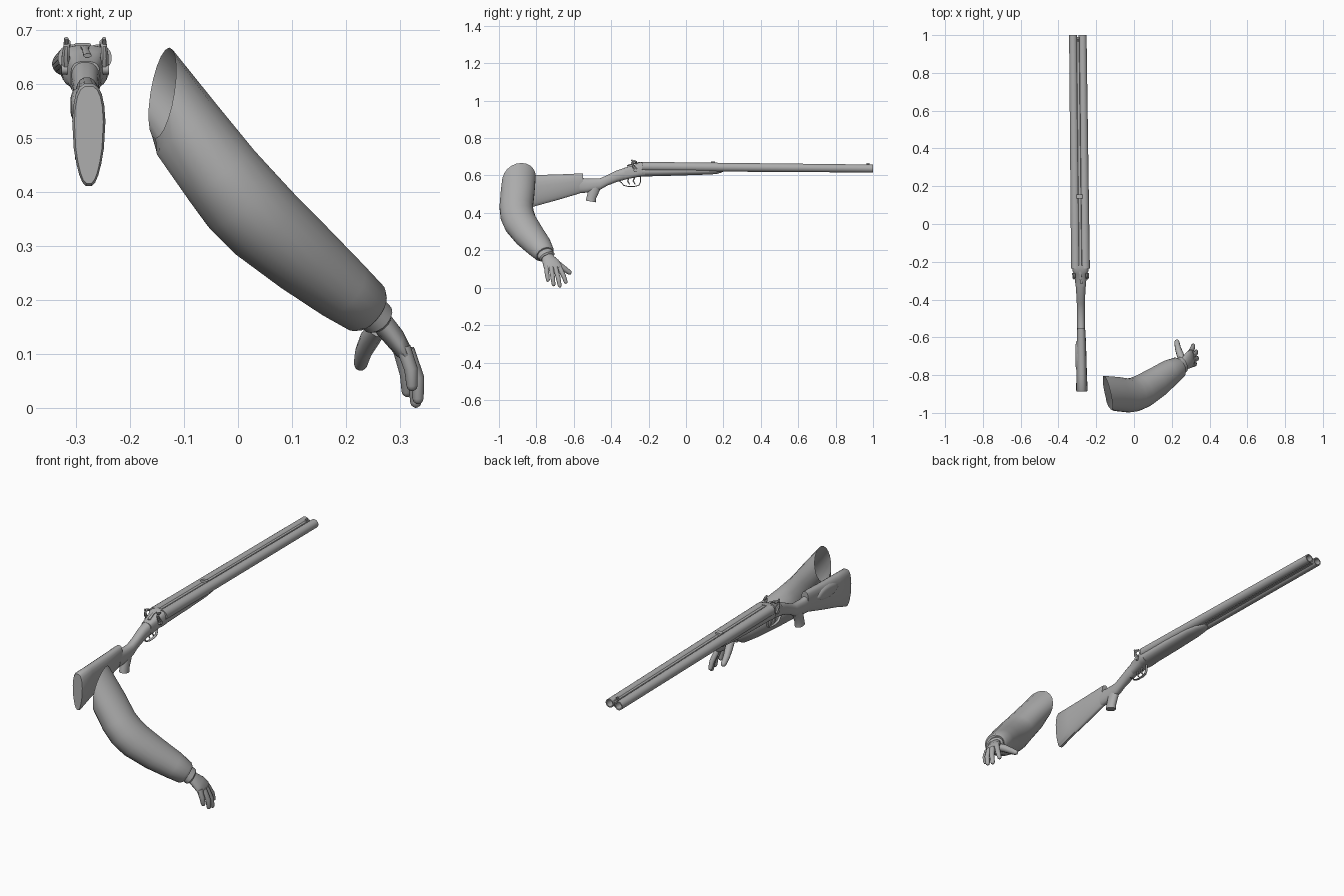
import bpy, bmesh, math
from mathutils import Vector as V

grey = bpy.data.materials.new("plain grey")
grey.diffuse_color = (0.42, 0.42, 0.42, 1)


def skin(name, rings, cap0=True, cap1=True, gun=False, closed=False):
    """Join rings of points into one surface; gun parts get the slight yaw of the gun."""
    bm = bmesh.new()
    rows = []
    for ring in rings:
        row = []
        for p in ring:
            p = V(p)
            if gun:
                p.x += -0.286 - 0.0114 * p.y
            row.append(bm.verts.new(p))
        rows.append(row)
    n = len(rows[0])
    pairs = list(zip(rows, rows[1:])) + ([(rows[-1], rows[0])] if closed else [])
    for a, b in pairs:
        for i in range(n):
            j = (i + 1) % n
            bm.faces.new((a[i], a[j], b[j], b[i]))
    if cap0 and not closed:
        bm.faces.new(rows[0][::-1])
    if cap1 and not closed:
        bm.faces.new(rows[-1])
    bmesh.ops.recalc_face_normals(bm, faces=bm.faces)
    me = bpy.data.meshes.new(name)
    bm.to_mesh(me)
    bm.free()
    me.shade_smooth()
    me.set_sharp_from_angle(angle=math.radians(40))
    me.materials.append(grey)
    ob = bpy.data.objects.new(name, me)
    bpy.context.collection.objects.link(ob)
    return ob


def oval(c, u, v, n=16, e=2.0):
    """Superellipse ring around c with half axes u and v."""
    c, u, v = V(c), V(u), V(v)
    pts = []
    for i in range(n):
        a = 2 * math.pi * (i + 0.5) / n
        k, s = math.cos(a), math.sin(a)
        pts.append(c + u * math.copysign(abs(k) ** (2 / e), k)
                   + v * math.copysign(abs(s) ** (2 / e), s))
    return pts


def path_rings(pts, radii, ref, n):
    pts = [V(p) for p in pts]
    rings = []
    for i, p in enumerate(pts):
        t = (pts[min(i + 1, len(pts) - 1)] - pts[max(i - 1, 0)]).normalized()
        u = (V(ref) - t * t.dot(V(ref))).normalized()
        w = t.cross(u)
        r = radii[i] if isinstance(radii[i], tuple) else (radii[i], radii[i])
        rings.append(oval(p, u * r[0], w * r[1], n))
    return rings


def tube(name, pts, radii, ref=(0, 1, 0), n=12, tip=False, gun=False, cap0=True):
    pts, radii = [V(p) for p in pts], list(radii)
    if tip:  # rounded end
        t, r = (pts[-1] - pts[-2]).normalized(), radii[-1]
        pts += [pts[-1] + t * r * 0.6, pts[-1] + t * r * 0.95]
        radii += [r * 0.8, r * 0.35]
    return skin(name, path_rings(pts, radii, ref, n), cap0=cap0, gun=gun)


def body(name, stations, n=20, e=2.4, taper=0.0):
    """Loft along y from (y, bottom z, top z, half width)."""
    rings = []
    for y, zb, zt, w in stations:
        h = (zt - zb) / 2
        ring = oval((0, y, (zb + zt) / 2), (w, 0, 0), (0, 0, h), n, e)
        for p in ring:
            p.x *= 1 - taper * max(0, ((zb + zt) / 2 - p.z) / h)
        rings.append(ring)
    return skin(name, rings, gun=True)


# --- Gun: paired barrels with open bores, ribs and sights
for side, s in (("left", -1), ("right", 1)):
    st = [(-0.235, 0.648, 0.025), (1.0, 0.637, 0.0215), (1.0, 0.637, 0.016), (0.85, 0.638, 0.016)]
    skin(side + "_barrel", [oval((s * 0.025, y, z), (r, 0, 0), (0, 0, r), 20) for y, z, r in st], gun=True)
    # hammers, lock pins and triggers
    tube(side + "_hammer", [(s * 0.034, -0.268, 0.63), (s * 0.036, -0.282, 0.65), (s * 0.035, -0.288, 0.668),
                            (s * 0.033, -0.278, 0.676), (s * 0.031, -0.262, 0.672)],
         [0.010, 0.008, 0.006, 0.007, 0.005], (1, 0, 0), 8, gun=True)
    tube(side + "_hammer_spur", [(s * 0.035, -0.282, 0.67), (s * 0.035, -0.292, 0.684)],
         [0.005, 0.004], (1, 0, 0), 8, gun=True)
    tube(side + "_lock_pin", [(s * 0.028, -0.27, 0.627), (s * 0.044, -0.27, 0.627)], [0.01, 0.01], gun=True)
for k, y in enumerate((-0.275, -0.305)):
    tube("trigger_%d" % (k + 1), [(0, y, 0.59), (0, y - 0.007, 0.57), (0, y + 0.004, 0.552)],
         [0.004, 0.004, 0.003], (1, 0, 0), 8, gun=True)
body("top_rib", [(-0.235, 0.645, 0.668, 0.009), (0.99, 0.635, 0.654, 0.008)], 8, 6)
body("lower_rib", [(-0.2, 0.628, 0.648, 0.009), (0.99, 0.621, 0.638, 0.008)], 8, 6)
body("rear_sight", [(0.135, 0.655, 0.676, 0.016), (0.155, 0.655, 0.674, 0.016)], 8, 6)
body("front_bead", [(0.965, 0.65, 0.666, 0.004), (0.98, 0.65, 0.667, 0.004)], 8)

# --- Wooden forend and receiver
body("forend", [(-0.235, 0.594, 0.65, 0.044), (-0.05, 0.599, 0.65, 0.044), (0.1, 0.604, 0.648, 0.041),
                (0.16, 0.607, 0.646, 0.035), (0.19, 0.615, 0.642, 0.024), (0.2, 0.622, 0.64, 0.012)])
body("receiver", [(-0.22, 0.595, 0.671, 0.044), (-0.25, 0.592, 0.671, 0.042), (-0.265, 0.59, 0.66, 0.034),
                  (-0.33, 0.577, 0.641, 0.027)], e=3.5)
tube("top_lever", [(0, -0.25, 0.668), (0, -0.275, 0.664), (0.004, -0.315, 0.652)],
     [(0.009, 0.004), (0.006, 0.004), (0.008, 0.004)], (1, 0, 0), 8, gun=True)
tube("trigger_guard", [(0, -0.36, 0.572), (0, -0.345, 0.562), (0, -0.333, 0.547), (0, -0.31, 0.541),
                       (0, -0.275, 0.541), (0, -0.252, 0.548), (0, -0.243, 0.565), (0, -0.243, 0.597)],
     [(0.007, 0.0025)] * 8, (1, 0, 0), 8, gun=True)

# --- Stock: neck, pistol grip, butt and cheek piece
body("stock_neck", [(-0.57, 0.505, 0.59, 0.021), (-0.53, 0.508, 0.583, 0.022), (-0.46, 0.523, 0.585, 0.022),
                    (-0.42, 0.546, 0.602, 0.022), (-0.37, 0.565, 0.627, 0.024), (-0.32, 0.579, 0.643, 0.027)])
tube("pistol_grip", [(0, -0.482, 0.555), (0, -0.493, 0.52), (0, -0.505, 0.485), (0, -0.509, 0.461)],
     [(0.02, 0.035), (0.021, 0.03), (0.021, 0.026), (0.022, 0.028)], (1, 0, 0), 16, gun=True)
body("butt_stock", [(-0.888, 0.415, 0.596, 0.027), (-0.88, 0.41, 0.601, 0.031), (-0.8, 0.437, 0.603, 0.028),
                    (-0.68, 0.47, 0.606, 0.026), (-0.57, 0.503, 0.611, 0.023), (-0.55, 0.51, 0.612, 0.02)],
     e=2.8, taper=0.35)
tube("cheek_piece", [(-0.016, -0.7, 0.56), (-0.027, -0.7, 0.56), (-0.031, -0.7, 0.56)],
     [(0.09, 0.035), (0.08, 0.028), (0.06, 0.018)], (0, 1, 0), 16, gun=True)

# --- Arm: hollow sleeve with a slanted shoulder opening
arm = [(-0.092, -0.900, 0.512), (-0.03, -0.908, 0.430), (0.005, -0.902, 0.387), (0.045, -0.885, 0.345),
       (0.12, -0.838, 0.28), (0.19, -0.787, 0.222), (0.236, -0.76, 0.186), (0.245, -0.755, 0.179)]
size = [(0.091, 0.073), (0.09, 0.077), (0.091, 0.08), (0.09, 0.079), (0.083, 0.071),
        (0.071, 0.061), (0.058, 0.052), (0.047, 0.043)]
rings = path_rings(arm, size, (0, 1, 0), 20)
flip = 1 if (rings[0][4] - V(arm[0])).z > 0 else -1
shoulder = oval((-0.140, -0.893, 0.583), (-0.02, 0.09, 0.012), V((0.016, 0, 0.083)) * flip, 20)
skin("sleeve", [shoulder] + rings, cap0=False)
tube("shirt_cuff", [(0.235, -0.76, 0.19), (0.258, -0.744, 0.166), (0.262, -0.741, 0.162)],
     [(0.045, 0.034), (0.045, 0.033), (0.036, 0.026)], n=16)

# --- Hand: palm, four fingers and thumb
tube("palm", [(0.248, -0.748, 0.178), (0.268, -0.738, 0.156), (0.288, -0.722, 0.132), (0.304, -0.711, 0.108),
              (0.309, -0.708, 0.098)],
     [(0.032, 0.022), (0.035, 0.021), (0.045, 0.02), (0.049, 0.016), (0.044, 0.011)], n=16)
fingers = {"index": ((0.300, -0.676, 0.108), (0.312, -0.654, 0.062), (0.313, -0.643, 0.031)),
           "middle": ((0.310, -0.699, 0.108), (0.327, -0.683, 0.052), (0.329, -0.675, 0.011)),
           "ring": ((0.313, -0.721, 0.108), (0.332, -0.713, 0.056), (0.333, -0.708, 0.018)),
           "little": ((0.306, -0.745, 0.112), (0.320, -0.743, 0.072), (0.322, -0.738, 0.042))}
for f, p in fingers.items():
    tube(f + "_finger", p, [0.0135, 0.0125, 0.0105], n=10, tip=True)
tube("thumb", [(0.258, -0.728, 0.148), (0.244, -0.69, 0.128), (0.232, -0.655, 0.104), (0.227, -0.624, 0.082)],
     [0.018, 0.019, 0.016, 0.013], (0, 0, 1), 10, tip=True)
